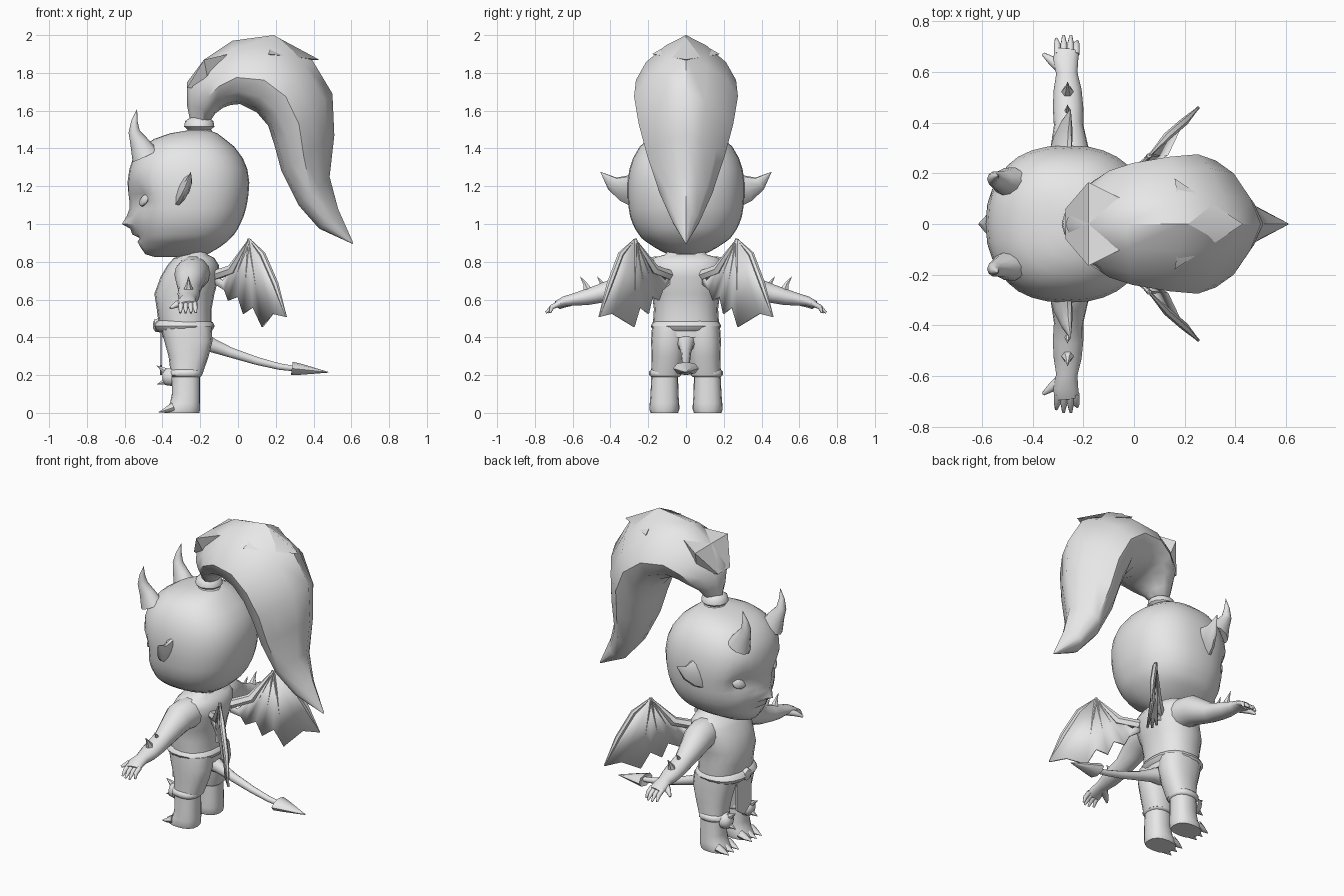
import bpy, bmesh, math
from mathutils import Vector

grey = bpy.data.materials.new("plain grey")
grey.diffuse_color = (0.8, 0.8, 0.8, 1)


def make(name, verts, faces, angle=50):
    me = bpy.data.meshes.new(name)
    bm = bmesh.new()
    vs = [bm.verts.new(v) for v in verts]
    for f in faces:
        bm.faces.new([vs[i] for i in f])
    bmesh.ops.recalc_face_normals(bm, faces=bm.faces)
    bm.to_mesh(me)
    bm.free()
    me.materials.append(grey)
    me.shade_smooth()
    me.set_sharp_from_angle(angle=math.radians(angle))
    ob = bpy.data.objects.new(name, me)
    bpy.context.collection.objects.link(ob)
    return ob


def loft(name, rings, angle=50):
    """Skin a list of equal-length rings and cap both ends."""
    n = len(rings[0])
    verts = [v for r in rings for v in r]
    faces = [(k * n + i, k * n + (i + 1) % n, (k + 1) * n + (i + 1) % n, (k + 1) * n + i)
             for k in range(len(rings) - 1) for i in range(n)]
    faces += [tuple(range(n)), tuple(range(len(verts) - n, len(verts)))]
    return make(name, verts, faces, angle)


def ring(z, xf, xb, y0, y1, n=16, p=2.0):
    """Flat oval at height z, from front to back and side to side."""
    out = []
    for i in range(n):
        a = 2 * math.pi * i / n
        c, s = math.cos(a), math.sin(a)
        c, s = (math.copysign(abs(q) ** (2 / p), q) for q in (c, s))
        out.append(Vector(((xf + xb) / 2 + c * (xb - xf) / 2, (y0 + y1) / 2 + s * (y1 - y0) / 2, z)))
    return out


def tube(name, pts, ref=(1, 0, 0), n=10, s=1, angle=50):
    """Sweep ovals along points (x, y, z, radius along ref, other radius)."""
    P = [Vector((p[0], p[1] * s, p[2])) for p in pts]
    rings = []
    for k, p in enumerate(pts):
        t = (P[min(k + 1, len(P) - 1)] - P[max(k - 1, 0)]).normalized()
        a = Vector(ref)
        a = (a - t * a.dot(t)).normalized()
        b = t.cross(a)
        r1, r2 = p[3], p[-1]
        rings.append([P[k] + a * r1 * math.cos(2 * math.pi * i / n) + b * r2 * math.sin(2 * math.pi * i / n)
                      for i in range(n)])
    return loft(name, rings, angle)


# Head: ovals by height (z, front, back, half width, snout bulge)
head = [(0.825, -0.44, -0.2, 0.05, 0), (0.84, -0.49, -0.16, 0.1, 0), (0.875, -0.51, -0.1, 0.165, 0.005),
        (0.905, -0.52, -0.06, 0.21, 0.012), (0.925, -0.525, -0.04, 0.235, -0.005),
        (0.945, -0.53, -0.02, 0.25, 0.03), (0.975, -0.54, 0.0, 0.27, 0.03), (1.0, -0.545, 0.012, 0.282, 0.07),
        (1.04, -0.555, 0.03, 0.296, 0.035), (1.08, -0.56, 0.042, 0.303, 0.015), (1.12, -0.565, 0.05, 0.307, 0.01),
        (1.16, -0.575, 0.056, 0.31, 0.005), (1.22, -0.585, 0.06, 0.31, 0), (1.29, -0.575, 0.05, 0.3, 0),
        (1.35, -0.555, 0.025, 0.28, 0), (1.41, -0.505, -0.02, 0.245, 0), (1.45, -0.445, -0.07, 0.2, 0),
        (1.48, -0.36, -0.11, 0.14, 0), (1.495, -0.27, -0.15, 0.06, 0)]
rings = []
for z, xf, xb, w, bulge in head:
    r = ring(z, xf, xb, -w, w, 32, 2.35)
    for v in r:
        if v.x < -0.3:
            v.x -= bulge * math.exp(-(v.y / 0.05) ** 2)
            d = (v - Vector((-0.52, math.copysign(0.17, v.y), 1.13))).length
            v.x += 0.045 * math.exp(-(d / 0.07) ** 2)
    rings.append(r)
loft("head", rings)

# Ponytail: outer and inner edge (x, z) with half width
tail = [(-0.25, 1.53, -0.15, 1.54, 0.05), (-0.27, 1.63, -0.12, 1.585, 0.1), (-0.27, 1.75, -0.08, 1.615, 0.17),
        (-0.18, 1.87, -0.04, 1.63, 0.21), (-0.03, 1.97, 0.01, 1.635, 0.24), (0.19, 2.0, 0.1, 1.59, 0.265),
        (0.38, 1.89, 0.16, 1.52, 0.275), (0.5, 1.69, 0.195, 1.41, 0.25), (0.51, 1.47, 0.23, 1.28, 0.205),
        (0.485, 1.25, 0.32, 1.1, 0.14), (0.53, 1.08, 0.43, 0.975, 0.075), (0.61, 0.9, 0.605, 0.895, 0.003)]
half = [(0.13, 0.4), (0.35, 0.8), (0.58, 1), (0.8, 0.85), (0.95, 0.45)]
section = [(0, 0)] + half + [(1, 0)] + [(t, -y) for t, y in reversed(half)]
loft("ponytail", [[Vector((xo + (xi - xo) * t, w * y, zo + (zi - zo) * t)) for t, y in section]
                  for xo, zo, xi, zi, w in tail])

# Loose hair locks at the top and the root of the ponytail
make("hair_lock", [(0.19, 0, 1.999), (0.16, 0.18, 1.9), (0.16, -0.18, 1.9), (0.43, 0, 1.87), (0.2, 0, 1.85)],
     [(0, 1, 3), (0, 3, 2), (1, 4, 3), (2, 3, 4), (0, 2, 4, 1)], 80)
make("root_lock", [(-0.18, 0.165, 1.87), (-0.18, -0.165, 1.87), (-0.27, -0.06, 1.72), (-0.27, 0.06, 1.72),
                   (-0.05, 0.1, 1.9), (-0.05, -0.1, 1.9), (-0.15, 0.1, 1.72), (-0.15, -0.1, 1.72)],
     [(0, 1, 2, 3), (0, 4, 5, 1), (0, 3, 6), (0, 6, 4), (1, 7, 2), (1, 5, 7), (4, 6, 7, 5), (3, 2, 7, 6)], 40)

# Hair tie
loft("hair_tie", [ring(z, -0.205 - r, -0.205 + r, -r, r, 12)
                  for z, r in ((1.46, 0.09), (1.5, 0.062), (1.515, 0.08), (1.545, 0.075), (1.565, 0.045))])

# Torso and belt
loft("torso", [ring(z, xf, xb, -w, w, 20, 2.3) for z, xf, xb, w in (
    (0.4, -0.4, -0.14, 0.165), (0.47, -0.42, -0.14, 0.175), (0.55, -0.43, -0.14, 0.17),
    (0.63, -0.443, -0.125, 0.18), (0.72, -0.41, -0.1, 0.2), (0.78, -0.375, -0.1, 0.2),
    (0.82, -0.34, -0.125, 0.18), (0.838, -0.28, -0.16, 0.11), (0.9, -0.27, -0.17, 0.07))])
loft("belt", [ring(z, -0.285 - r, -0.285 + r, -r - 0.025, r + 0.025, 20, 2.4)
              for z, r in ((0.425, 0.13), (0.438, 0.15), (0.46, 0.162), (0.48, 0.152), (0.495, 0.13))])
tube("buckle", [(-0.41, 0, 0.465, 0.04), (-0.44, 0, 0.46, 0.035), (-0.45, 0, 0.46, 0.012)], (0, 1, 0))

# Hanging front cloth
cloth = [(-0.07, 0.45), (0.07, 0.45), (0.075, 0.25), (0, 0.2), (-0.075, 0.25)]
loft("front_cloth", [[Vector((x, y, z)) for y, z in cloth] for x in (-0.412, -0.402)], 30)

# Tail and arrow tip
tube("tail", [(-0.2, 0, 0.38, 0.06), (-0.13, 0, 0.355, 0.038), (-0.04, 0, 0.32, 0.028), (0.1, 0, 0.275, 0.022),
              (0.22, 0, 0.245, 0.018), (0.31, 0, 0.233, 0.015)], (0, 1, 0))
tube("tail_tip", [(0.3, 0, 0.235, 0.015, 0.012), (0.285, 0, 0.235, 0.068, 0.036), (0.34, 0, 0.23, 0.05, 0.028),
                  (0.478, 0, 0.215, 0.002)], (0, 1, 0), 8, 1, 40)

# Billowed wing outline (x, y, z), fanned from the top claw and from the root
outline = [(-0.12, 0.09, 0.73), (-0.08, 0.11, 0.7), (-0.03, 0.17, 0.76), (0.06, 0.27, 0.92), (0.13, 0.345, 0.84),
           (0.2, 0.405, 0.68), (0.255, 0.46, 0.508), (0.185, 0.39, 0.525), (0.13, 0.275, 0.455),
           (0.08, 0.245, 0.56), (0.03, 0.2, 0.525), (0.0, 0.18, 0.615), (-0.05, 0.145, 0.595),
           (-0.07, 0.125, 0.65), (-0.12, 0.09, 0.68)]
wing_faces = [(3, i, i + 1) for i in range(4, 12)] + [(2, 3, 12), (2, 12, 13), (2, 13, 1), (1, 13, 14), (1, 14, 0)]

for side, s in (("right", 1), ("left", -1)):
    # Horn, ear and eye
    tube(side + "_horn", [(-0.49, 0.165, 1.36, 0.075, 0.06), (-0.525, 0.17, 1.435, 0.048, 0.04),
                          (-0.55, 0.178, 1.49, 0.03), (-0.548, 0.185, 1.545, 0.017), (-0.535, 0.19, 1.605, 0.001)],
         s=s)
    tube(side + "_ear", [(-0.29, 0.27, 1.185, 0.03, 0.105), (-0.28, 0.33, 1.19, 0.028, 0.075),
                         (-0.265, 0.39, 1.215, 0.02, 0.04), (-0.25, 0.452, 1.275, 0.001)], (1, 0, -0.4), s=s)
    tube(side + "_eye", [(-0.498 + 0.012 * k, 0.18 + 0.018 * k, 1.125 + 0.01 * k, 0.015 * q, 0.03 * q)
                         for k, q in ((-2, 0.1), (-1, 0.85), (0, 1), (1, 0.85), (2, 0.1))], s=s)

    # Arm, hand, fingers and forearm spikes
    tube(side + "_arm", [(-0.235, 0.08, 0.735, 0.085), (-0.24, 0.16, 0.738, 0.092), (-0.25, 0.24, 0.73, 0.088),
                         (-0.255, 0.31, 0.69, 0.073), (-0.258, 0.39, 0.65, 0.058), (-0.26, 0.46, 0.63, 0.06, 0.05),
                         (-0.262, 0.53, 0.612, 0.055, 0.043), (-0.265, 0.595, 0.6, 0.042, 0.033),
                         (-0.27, 0.645, 0.59, 0.05, 0.027), (-0.265, 0.685, 0.573, 0.047, 0.02)], n=14, s=s)
    for i, dx in enumerate((-0.036, -0.011, 0.014, 0.036)):
        end = (0.73, 0.742, 0.742, 0.72)[i]
        tube(f"{side}_finger_{i + 1}", [(-0.265 + dx, 0.67, 0.58, 0.015), (-0.265 + dx * 1.05, 0.71, 0.56, 0.013),
                                        (-0.265 + dx * 1.15, end, 0.53, 0.006)], n=8, s=s)
    tube(side + "_thumb", [(-0.28, 0.61, 0.59, 0.025), (-0.325, 0.645, 0.575, 0.018), (-0.358, 0.67, 0.555, 0.007)],
         (0, 0, 1), 8, s)
    for i, y in enumerate((0.43, 0.52)):
        tube(f"{side}_arm_spike_{i + 1}", [(-0.262, y, 0.65, 0.026), (-0.262, y + 0.015, 0.685, 0.012),
                                           (-0.262, y + 0.04, 0.722, 0.001)], n=6, s=s)

    # Wing membrane and ribs
    ob = make(side + "_wing", [(x, s * y, z) for x, y, z in outline], wing_faces, 40)
    mod = ob.modifiers.new("thickness", "SOLIDIFY")
    mod.thickness, mod.offset = 0.012, 0
    for i, path in enumerate(((3, 4, 5, 6), (3, 8), (3, 10), (3, 12), (3, 2, 0))):
        pts = [outline[k] for k in path]
        tube(f"{side}_wing_rib_{i + 1}", [(*p, 0.004 if k in (3, 6, 8, 10, 12) else 0.016 if i == 0 else 0.028)
                                          if len(path) > 2 else (*p, 0.01 if k == 3 else 0.003)
                                          for k, p in zip(path, pts)], (1, -s, 0), 6, s)

    # Trouser leg, cuff, boot
    def column(part, rows, p=2.4):
        loft(f"{side}_{part}", [ring(z, a, b, *sorted((s * y0, s * y1)), 16, p) for z, a, b, y0, y1 in rows])
    column("trouser_leg", [(0.46, -0.41, -0.14, -0.01, 0.18), (0.38, -0.39, -0.135, 0.0, 0.185),
                           (0.3, -0.368, -0.155, 0.008, 0.182), (0.2, -0.355, -0.19, 0.025, 0.185)])
    column("cuff", [(0.19, -0.35, -0.2, 0.035, 0.185), (0.2, -0.365, -0.19, 0.025, 0.195),
                    (0.218, -0.365, -0.19, 0.025, 0.195), (0.23, -0.35, -0.2, 0.035, 0.185)])
    column("boot", [(0.21, -0.35, -0.2, 0.042, 0.183), (0.1, -0.35, -0.2, 0.04, 0.188),
                    (0.05, -0.36, -0.2, 0.036, 0.192), (0.02, -0.385, -0.2, 0.035, 0.194),
                    (0, -0.39, -0.205, 0.042, 0.188)])

    # Toe claws and knee spikes
    for i, y in enumerate((0.065, 0.115, 0.165)):
        tube(f"{side}_claw_{i + 1}", [(-0.34, y, 0.03, 0.028, 0.026), (-0.38, y, 0.016, 0.022, 0.014),
                                      (-0.42, y, 0.003, 0.002)], (0, 1, 0), 8, s)
    tube(side + "_knee_pad", [(-0.35, 0.11, 0.19, 0.055, 0.05), (-0.385, 0.11, 0.19, 0.045, 0.045),
                              (-0.4, 0.11, 0.19, 0.02)], (0, 1, 0), 10, s)
    for i, (z, dz) in enumerate(((0.215, 0.035), (0.17, -0.02))):
        tube(f"{side}_knee_spike_{i + 1}", [(-0.375, 0.11, z, 0.024), (-0.43, 0.11, z + dz, 0.001)], (0, 1, 0), 6, s)
